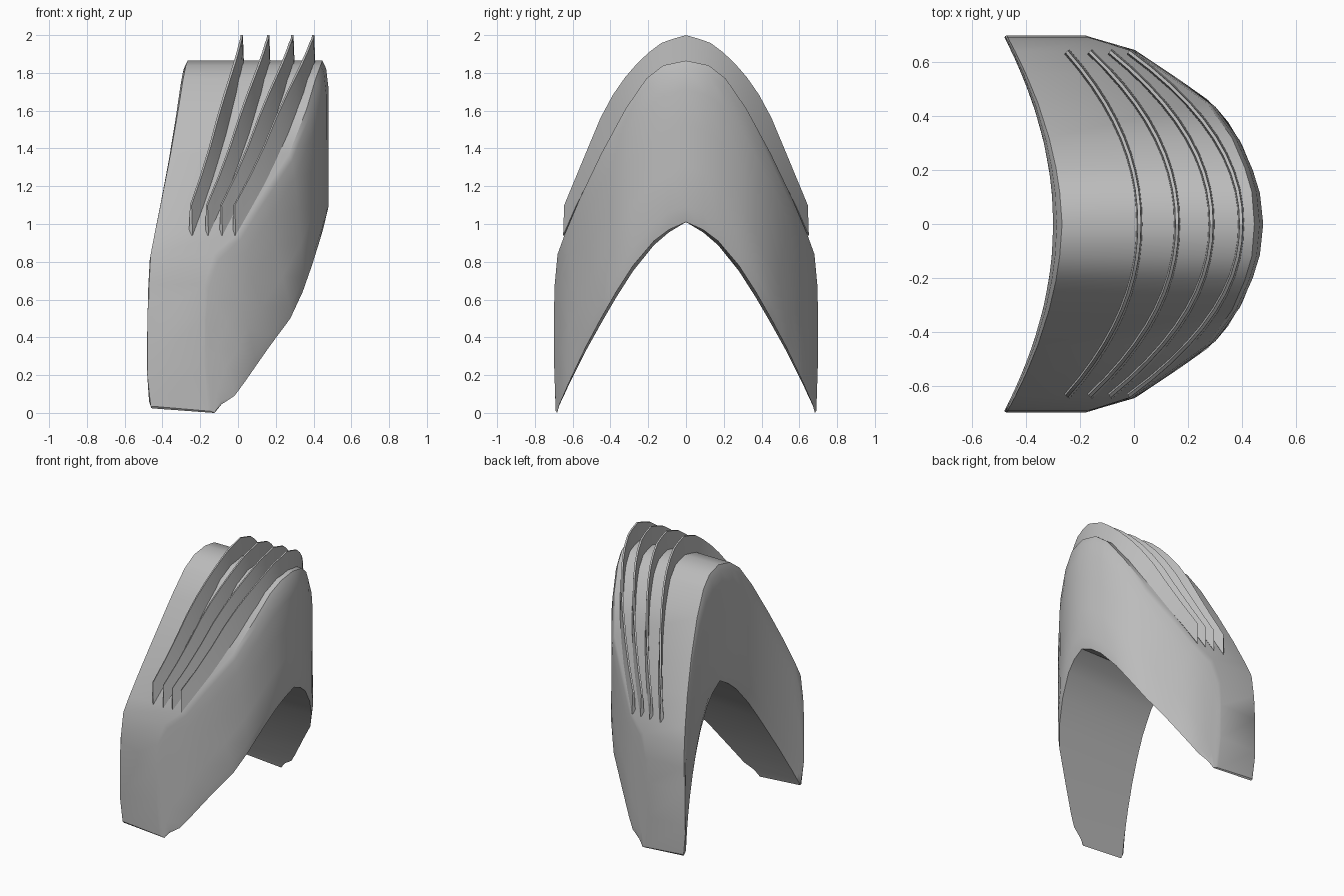
import bpy, bmesh, math
from mathutils import Vector

if "Cube" in bpy.data.objects:
    bpy.data.objects.remove(bpy.data.objects["Cube"], do_unlink=True)

grey = bpy.data.materials.new("plain grey")
grey.use_nodes = True
colour = (0.5, 0.5, 0.5, 1)
grey.diffuse_color = colour
grey.node_tree.nodes["Principled BSDF"].inputs["Base Color"].default_value = colour

# Half profiles as (y, z), mirrored about y = 0
CROWN = [(0, 1.865), (.12, 1.84), (.21, 1.77), (.32, 1.61), (.45, 1.37), (.56, 1.14),
         (.64, .95), (.68, .84), (.695, .68), (.70, .5), (.698, .25), (.69, .01)]
ARCH = [(0, 1.01), (.09, .97), (.17, .91), (.28, .78), (.37, .64), (.45, .5),
        (.53, .35), (.58, .245), (.62, .16), (.65, .09), (.67, .045), (.682, 0)]
# Convex side in plan as (y, x)
CONVEX = [(0, .48), (.12, .467), (.24, .428), (.354, .37), (.45, .29),
          (.535, .17), (.646, .004), (.695, -.165), (.71, -.17)]
FIN_TOP = [(0, 2.0), (.12, 1.965), (.22, 1.89), (.31, 1.79), (.42, 1.63),
           (.52, 1.39), (.64, 1.1)]


def interp(points, v):
    v = abs(v)
    for (a, fa), (b, fb) in zip(points, points[1:]):
        if v <= b:
            return fa + (fb - fa) * (v - a) / (b - a)
    return points[-1][1]


def concave(y):
    return -.30 - .18 * (y / .69) ** 2


def loft(name, rings, angle):
    """Skin a row of equal rings and close both ends."""
    bm = bmesh.new()
    rows = [[bm.verts.new(p) for p in ring] for ring in rings]
    n = len(rows[0])
    for a, b in zip(rows, rows[1:]):
        for i in range(n):
            j = (i + 1) % n
            bm.faces.new((a[i], a[j], b[j], b[i]))
    bm.faces.new(rows[0])
    bm.faces.new(rows[-1])
    bmesh.ops.recalc_face_normals(bm, faces=bm.faces)
    mesh = bpy.data.meshes.new(name)
    bm.to_mesh(mesh)
    bm.free()
    mesh.materials.append(grey)
    obj = bpy.data.objects.new(name, mesh)
    bpy.context.collection.objects.link(obj)
    bpy.ops.object.select_all(action="DESELECT")
    obj.select_set(True)
    bpy.context.view_layer.objects.active = obj
    bpy.ops.object.shade_smooth_by_angle(angle=math.radians(angle))
    return obj


# Arched body: each ring runs up the concave side and down the convex side
STEPS = [(0, .02), (.1, 0), (.35, 0), (.6, 0), (.82, 0), (.95, .012), (1, .03)]


def body_ring(k, side):
    (yo, zo), (yi, zi) = CROWN[k], ARCH[k]
    up, down = [], []
    for t, inset in STEPS:
        y, z = yi + (yo - yi) * t, zi + (zo - zi) * t
        fade = inset * (1.1 - .7 * y / .7)
        drop = .25 * y * (.69 - y) * (1 - t)
        lift = .025 if k == len(CROWN) - 1 else 0
        up.append((concave(y) + fade + lift * .7, side * y, z - drop + lift))
        down.append((interp(CONVEX, y) - fade, side * y, z))
    return up + down[::-1]


last = len(CROWN) - 1
rings = [body_ring(k, -1) for k in range(last, 0, -1)]
rings += [body_ring(k, 1) for k in range(last + 1)]
loft("arched_body", rings, 35)


# Four thin curved fins standing on the crown
def fin(name, end_x, mid_x, count=20):
    rings = []
    reach = .64
    for i in range(count + 1):
        y = reach * (2 * i / count - 1)
        r = abs(y) / reach
        x = mid_x - (mid_x - end_x) * r ** 2.1
        slope = -2.1 * (mid_x - end_x) * r ** 1.1 / reach * (1 if y > 0 else -1)
        side = Vector((1, -slope, 0)).normalized()
        low = Vector((x, y, interp(CROWN, y) - .05 * (1 - r) - .01))
        high = Vector((x, y, interp(FIN_TOP, y)))
        rings.append([low - side * .013, low + side * .013,
                      high + side * .006, high - side * .006])
    loft(name, rings, 30)


for i, (end_x, mid_x) in enumerate([(-.25, .02), (-.165, .16), (-.09, .288), (-.02, .398)]):
    fin(f"fin_{i + 1}", end_x, mid_x)
